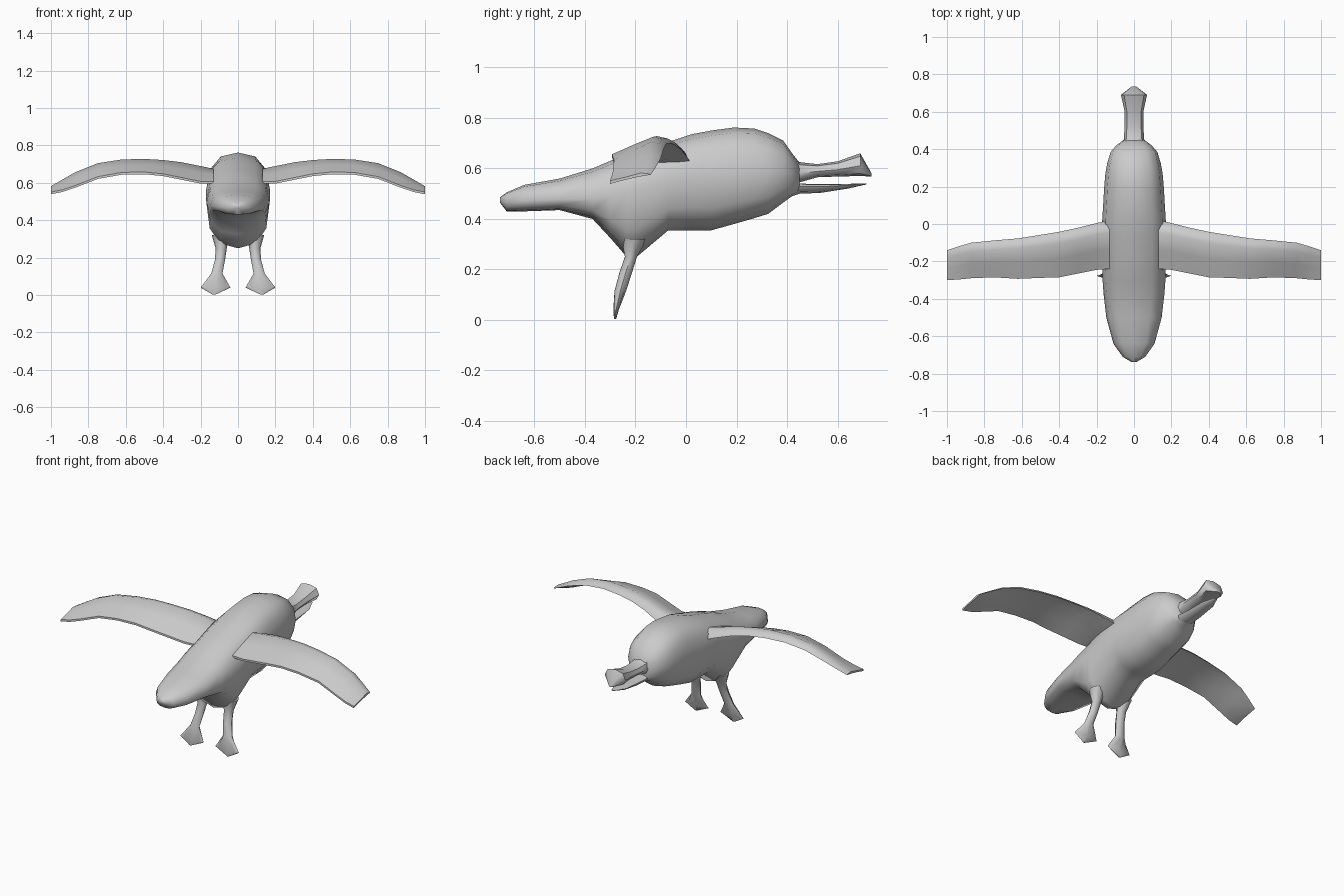
import bpy, bmesh, math
from mathutils import Vector


def loft(name, rings, mirror=False):
    """Skin a list of equal-length point rings and cap both ends."""
    bm = bmesh.new()
    vs = [[bm.verts.new(p) for p in r] for r in rings]
    n = len(vs[0])
    for a, b in zip(vs, vs[1:]):
        for i in range(n):
            j = (i + 1) % n
            bm.faces.new((a[i], a[j], b[j], b[i]))
    bm.faces.new(vs[0][::-1])
    bm.faces.new(vs[-1])
    bmesh.ops.recalc_face_normals(bm, faces=bm.faces[:])
    me = bpy.data.meshes.new(name)
    bm.to_mesh(me)
    bm.free()
    ob = bpy.data.objects.new(name, me)
    bpy.context.collection.objects.link(ob)
    if mirror:
        ob.modifiers.new("mirror", 'MIRROR')
    bpy.ops.object.select_all(action='DESELECT')
    ob.select_set(True)
    bpy.context.view_layer.objects.active = ob
    bpy.ops.object.shade_smooth_by_angle(angle=math.radians(50))
    return ob


def section(y, bot, top, w, mid=0.5, n=12, p=0.8):
    """Rounded cross-section facing y, widest at fraction mid of its height."""
    zm = bot + (top - bot) * mid
    pts = []
    for i in range(n):
        a = 2 * math.pi * i / n
        c, s = math.cos(a), math.sin(a)
        c = math.copysign(abs(c) ** p, c)
        s = math.copysign(abs(s) ** p, s)
        pts.append(Vector((w * c, y, zm + s * ((top - zm) if s > 0 else (zm - bot)))))
    return pts


# Body, from the pointed tail to the blunt head
body = [
    (-0.737, 0.465, 0.485, 0.015, 0.5), (-0.71, 0.43, 0.505, 0.06, 0.5),
    (-0.64, 0.43, 0.535, 0.11, 0.4), (-0.50, 0.435, 0.56, 0.148, 0.35),
    (-0.37, 0.40, 0.60, 0.163, 0.4), (-0.30, 0.325, 0.63, 0.168, 0.55),
    (-0.235, 0.25, 0.655, 0.17, 0.62), (-0.195, 0.25, 0.67, 0.17, 0.62),
    (-0.07, 0.355, 0.705, 0.172, 0.58), (0.02, 0.355, 0.735, 0.17, 0.55),
    (0.10, 0.355, 0.75, 0.165, 0.52), (0.19, 0.38, 0.762, 0.16, 0.5),
    (0.27, 0.403, 0.758, 0.153, 0.5), (0.325, 0.42, 0.74, 0.143, 0.5),
    (0.385, 0.465, 0.71, 0.125, 0.5), (0.42, 0.49, 0.66, 0.095, 0.5),
    (0.45, 0.50, 0.622, 0.055, 0.5),
]
loft("body", [section(*r) for r in body])

# Beak halves: upper flares at its tip, lower is a thin blade
upper = [(0.41, 0.54, 0.65, 0.06), (0.45, 0.545, 0.625, 0.055),
         (0.52, 0.565, 0.617, 0.05), (0.60, 0.568, 0.628, 0.05),
         (0.69, 0.57, 0.66, 0.07), (0.735, 0.568, 0.58, 0.012)]
loft("upper_beak", [section(*r, mid=0.45, n=8) for r in upper])
lower = [(0.41, 0.495, 0.545, 0.06), (0.45, 0.50, 0.54, 0.052),
         (0.53, 0.503, 0.538, 0.046), (0.64, 0.52, 0.539, 0.04),
         (0.715, 0.537, 0.541, 0.008)]
loft("lower_beak", [section(*r, mid=0.7, n=8) for r in lower])


def wing_section(x, yl, yt, zl, top, zt):
    """Thin cambered section: leading edge, raised top, drooped trailing edge."""
    c = yl - yt
    mid = top + (zt - top) * 0.4
    t = 0.03 if x < 0.95 else 0.01
    pts = [(yl, zl), (yl - 0.08 * c, zl + (top - zl) * 0.7),
           (yl - 0.25 * c, top), (yl - 0.6 * c, mid),
           (yt, zt + 0.008), (yt, zt - 0.004),
           (yl - 0.6 * c, mid - t), (yl - 0.2 * c, min(top - t, zl - 0.005))]
    return [Vector((x, y, z)) for y, z in pts]


# Arched wings
wing = [
    (0.13, 0.02, -0.24, 0.62, 0.675, 0.60), (0.20, 0.005, -0.245, 0.645, 0.69, 0.60),
    (0.30, -0.02, -0.265, 0.675, 0.71, 0.62), (0.40, -0.042, -0.285, 0.692, 0.722, 0.64),
    (0.50, -0.058, -0.288, 0.70, 0.728, 0.65), (0.62, -0.077, -0.293, 0.698, 0.725, 0.648),
    (0.75, -0.088, -0.285, 0.68, 0.705, 0.625), (0.87, -0.10, -0.29, 0.64, 0.657, 0.578),
    (0.94, -0.12, -0.297, 0.605, 0.617, 0.555), (1.0, -0.14, -0.30, 0.575, 0.582, 0.543),
]
loft("wings", [wing_section(*s) for s in wing], mirror=True)

# Legs ending in flat, diamond-shaped feet: z, x, y, half-width, half-depth
leg = [(0.32, 0.095, -0.205, 0.045, 0.05), (0.25, 0.09, -0.218, 0.03, 0.024),
       (0.19, 0.096, -0.238, 0.027, 0.025), (0.115, 0.113, -0.26, 0.03, 0.023),
       (0.04, 0.12, -0.277, 0.08, 0.011), (0.003, 0.128, -0.281, 0.008, 0.004)]
loft("legs", [[Vector((x + rx * math.cos(i * math.pi / 4), y + ry * math.sin(i * math.pi / 4), z))
               for i in range(8)] for z, x, y, rx, ry in leg], mirror=True)
